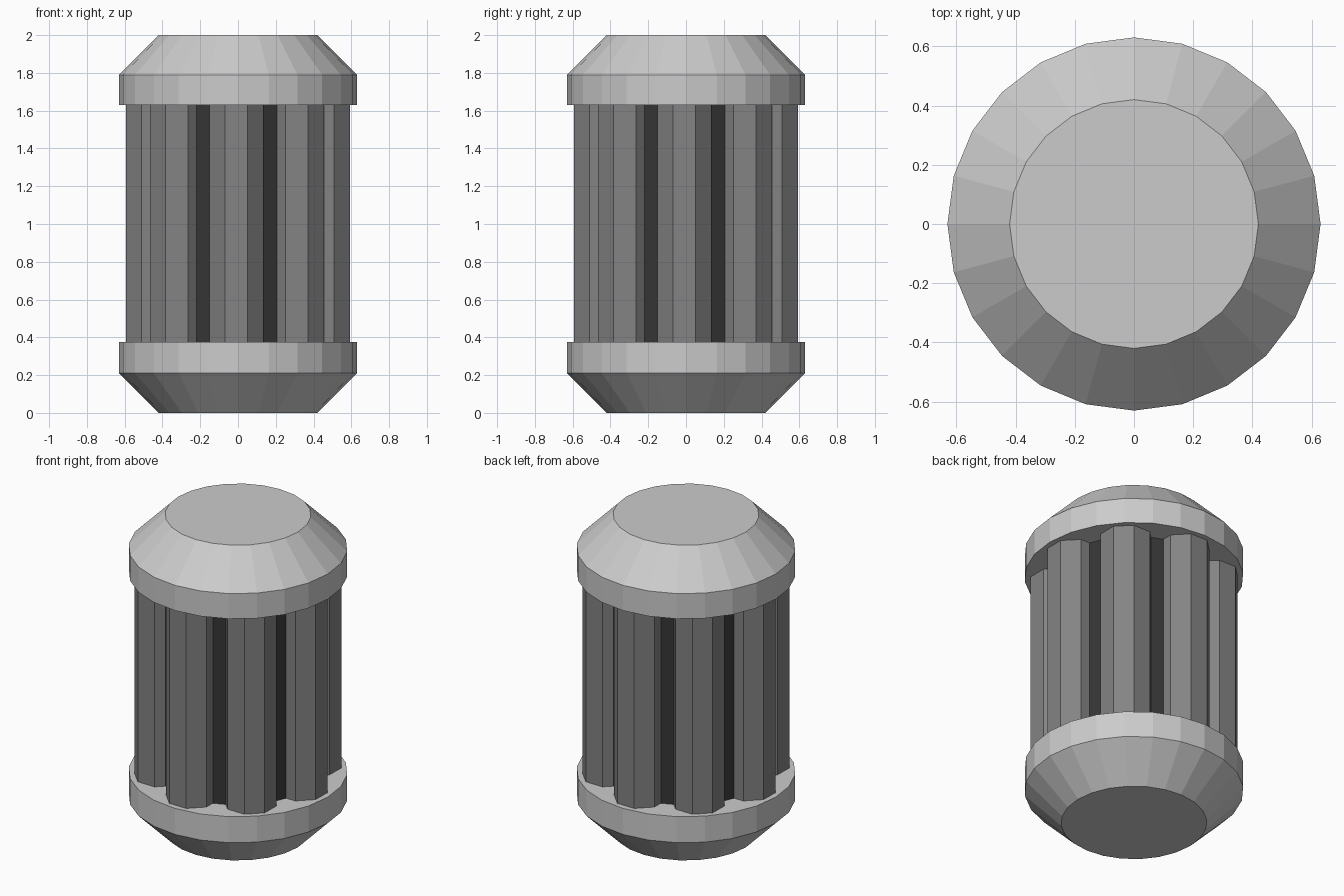
import bpy, bmesh, math

if "Cube" in bpy.data.objects:
    bpy.data.objects.remove(bpy.data.objects["Cube"])


def material(name, v):
    m = bpy.data.materials.new(name)
    m.diffuse_color = (v, v, v, 1)
    m.use_nodes = True
    m.node_tree.nodes["Principled BSDF"].inputs["Base Color"].default_value = m.diffuse_color
    return m


def add_object(name, bm, mat=None):
    bmesh.ops.recalc_face_normals(bm, faces=bm.faces)
    me = bpy.data.meshes.new(name)
    bm.to_mesh(me)
    bm.free()
    ob = bpy.data.objects.new(name, me)
    bpy.context.collection.objects.link(ob)
    if mat:
        me.materials.append(mat)
    return ob


def lathe(name, profile, sides, mat=None):
    """Closed solid from (radius, z) rings, capped at both ends."""
    bm = bmesh.new()
    rings = [[bm.verts.new((r * math.cos(a), r * math.sin(a), z))
              for a in (math.tau * i / sides for i in range(sides))]
             for r, z in profile]
    for lo, hi in zip(rings, rings[1:]):
        for i in range(sides):
            j = (i + 1) % sides
            bm.faces.new((lo[i], lo[j], hi[j], hi[i]))
    bm.faces.new(rings[0])
    bm.faces.new(rings[-1])
    return add_object(name, bm, mat)


rod_grey = material("rod_grey", 0.23)
core_grey = material("core_grey", 0.036)
Z0, Z1 = 0.375, 1.63

# Bevelled end caps
lathe("bottom_cap", [(0.42, 0), (0.63, 0.21), (0.63, Z0)], 24)
lathe("top_cap", [(0.63, Z1), (0.63, 1.79), (0.42, 2.0)], 24)

# Dark inner core
lathe("core", [(0.47, Z0), (0.47, Z1)], 24, core_grey)

# Ring of eight octagonal rods sunk into the core
turn = math.radians(-0.8)
for k in range(8):
    a = math.tau * k / 8 + turn
    rod = lathe(f"rod_{k + 1}", [(0.155, Z0), (0.155, Z1)], 8, rod_grey)
    rod.location = (0.45 * math.cos(a), 0.45 * math.sin(a), 0)
    rod.rotation_euler.z = a + math.pi / 8
